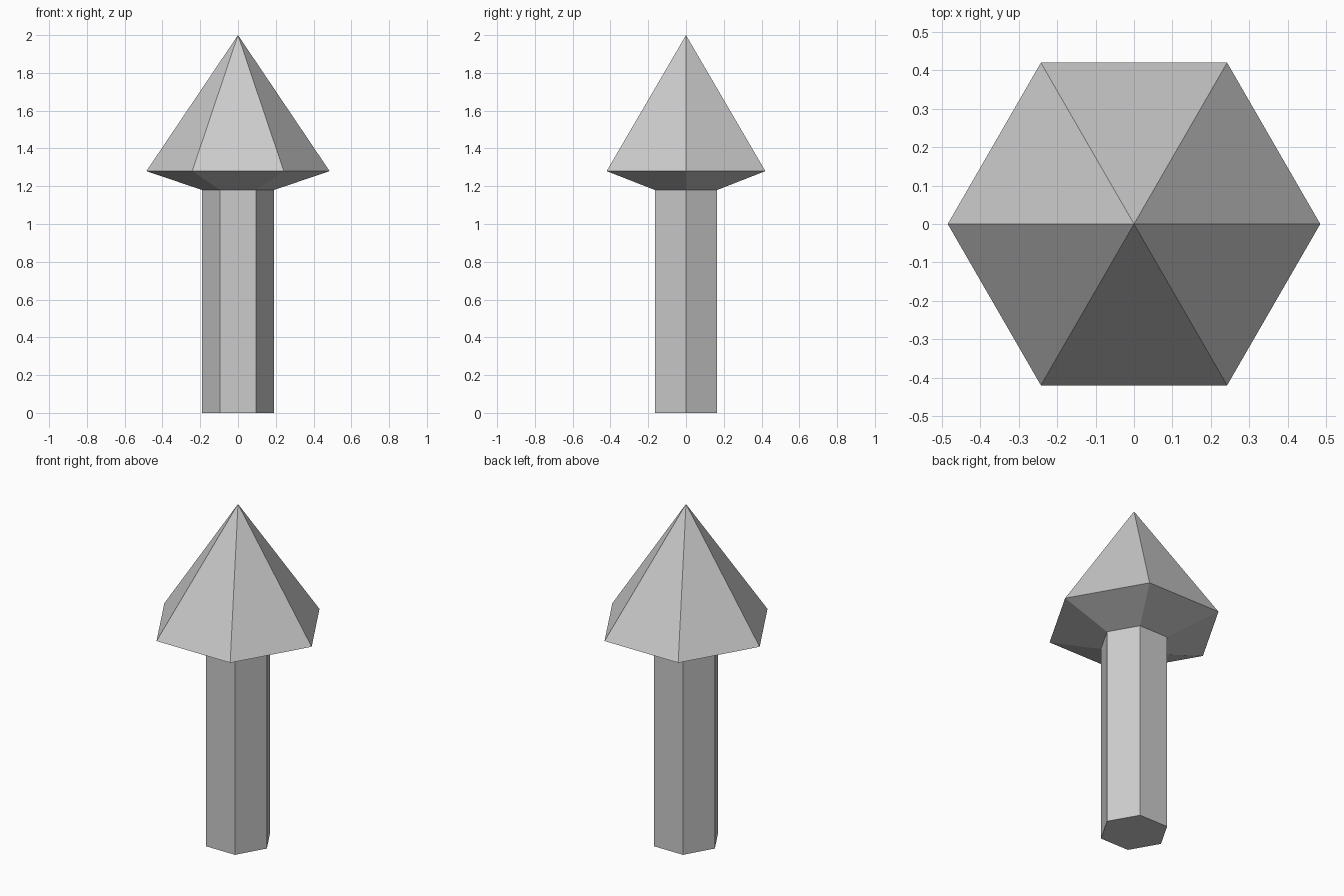
import bpy, bmesh
from math import cos, sin, tau

if "Cube" in bpy.data.objects:
    bpy.data.objects.remove(bpy.data.objects["Cube"])

SIDES = 6


def lathe(name, profile):
    """Revolve (radius, z) points into a closed faceted solid; radius 0 makes a point."""
    bm = bmesh.new()
    rings = []
    for r, z in profile:
        count = SIDES if r > 0 else 1
        rings.append([bm.verts.new((r * cos(tau * i / SIDES), r * sin(tau * i / SIDES), z))
                      for i in range(count)])
    for low, high in zip(rings, rings[1:]):
        for i in range(SIDES):
            j = (i + 1) % SIDES
            if len(high) == 1:
                bm.faces.new((low[i], low[j], high[0]))
            else:
                bm.faces.new((low[i], low[j], high[j], high[i]))
    bm.faces.new(rings[0][::-1])
    bmesh.ops.recalc_face_normals(bm, faces=bm.faces)
    mesh = bpy.data.meshes.new(name)
    bm.to_mesh(mesh)
    bm.free()
    obj = bpy.data.objects.new(name, mesh)
    bpy.context.collection.objects.link(obj)
    return obj


# Hexagonal shaft, flared underside and pointed head in one continuous skin
lathe("arrow_post", [(0.19, 0), (0.19, 1.18), (0.485, 1.28), (0, 2)])
